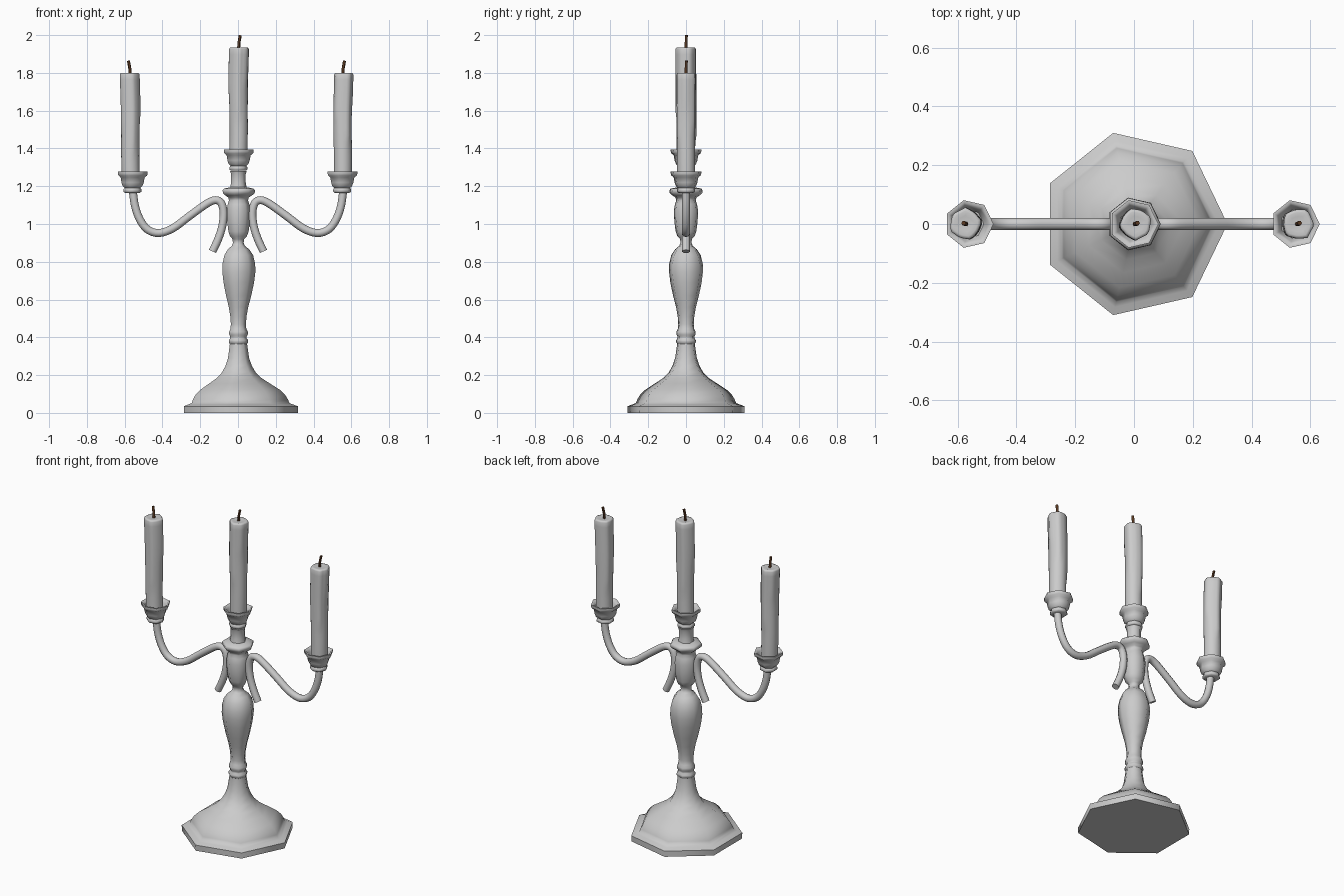
import bpy, bmesh, math
from mathutils import Vector

if "Cube" in bpy.data.objects:
    bpy.data.objects.remove(bpy.data.objects["Cube"])

def finish(name, bm, angle=60, mat=None):
    bmesh.ops.recalc_face_normals(bm, faces=bm.faces)
    me = bpy.data.meshes.new(name)
    bm.to_mesh(me)
    bm.free()
    ob = bpy.data.objects.new(name, me)
    bpy.context.collection.objects.link(ob)
    if mat:
        me.materials.append(mat)
    bpy.ops.object.select_all(action='DESELECT')
    ob.select_set(True)
    bpy.context.view_layer.objects.active = ob
    bpy.ops.object.shade_smooth_by_angle(angle=math.radians(angle))
    return ob

def bridge(bm, rings):
    # skin a stack of vertex rings and close both ends
    n = len(rings[0])
    for a, b in zip(rings, rings[1:]):
        for i in range(n):
            j = (i + 1) % n
            bm.faces.new((a[i], a[j], b[j], b[i]))
    bm.faces.new(rings[0][::-1])
    bm.faces.new(rings[-1])

def lathe(name, profile, x=0, z0=0, sides=7):
    bm = bmesh.new()
    rings = []
    for r, z in profile:
        rings.append([bm.verts.new((x + r * math.cos(math.tau * i / sides),
                                    r * math.sin(math.tau * i / sides), z0 + z))
                      for i in range(sides)])
    bridge(bm, rings)
    return finish(name, bm)

def smooth_path(pts, steps=5):
    # Catmull-Rom through the given points
    p = [Vector(q) for q in pts]
    p = [2 * p[0] - p[1]] + p + [2 * p[-1] - p[-2]]
    out = []
    for k in range(1, len(p) - 2):
        a, b, c, d = p[k - 1:k + 3]
        for s in range(steps):
            t = s / steps
            out.append(0.5 * (2 * b + (c - a) * t + (2 * a - 5 * b + 4 * c - d) * t * t
                              + (3 * b - a - 3 * c + d) * t ** 3))
    return out + [p[-2]]

def tube(name, path, radius, sides=10, mat=None):
    # sweep a circle along a path lying in the xz plane
    bm = bmesh.new()
    rings = []
    side = Vector((0, 1, 0))
    for k, c in enumerate(path):
        t = (path[min(k + 1, len(path) - 1)] - path[max(k - 1, 0)]).normalized()
        u = t.cross(side).normalized()
        v = t.cross(u)
        rings.append([bm.verts.new(c + radius * (u * math.cos(math.tau * i / sides)
                                                 + v * math.sin(math.tau * i / sides)))
                      for i in range(sides)])
    bridge(bm, rings)
    return finish(name, bm, mat=mat)

# foot and lower stem
lathe("base", [(.317, 0), (.318, .035), (.29, .045), (.272, .052), (.265, .07), (.25, .095),
               (.222, .122), (.17, .155), (.125, .184), (.093, .215), (.073, .25), (.059, .29),
               (.053, .33), (.048, .365), (.048, .38)])

# turned stem up to the central candle holder
lathe("stem", [(.048, .365), (.054, .375), (.054, .385), (.046, .395), (.046, .405), (.052, .415),
               (.052, .43), (.044, .445), (.042, .47), (.045, .51), (.054, .56), (.070, .62),
               (.085, .69), (.092, .745), (.091, .79), (.080, .835), (.060, .865), (.036, .885),
               (.030, .90), (.032, .92), (.047, .935), (.056, .96), (.063, 1.01), (.066, 1.07),
               (.060, 1.105), (.053, 1.125), (.057, 1.14), (.075, 1.152), (.088, 1.163),
               (.091, 1.178), (.083, 1.187), (.045, 1.195), (.041, 1.22), (.041, 1.265),
               (.046, 1.28)])

# candle holders, z = 0 at their underside
cup = [(.042, 0), (.050, .006), (.050, .018), (.044, .026), (.055, .036), (.062, .055),
       (.067, .082), (.080, .092), (.083, .102), (.083, .112), (.074, .112), (.062, .095),
       (.050, .06)]
lathe("center_holder", cup, 0, 1.282)
lathe("left_holder", cup, -.561, 1.165)
lathe("right_holder", cup, .549, 1.165)

# curled side arms
arm = [(.135, .855), (.105, .92), (.083, .99), (.076, 1.06), (.09, 1.112), (.12, 1.126),
       (.165, 1.108), (.26, 1.04), (.345, .977), (.42, .952), (.48, .972), (.52, 1.025),
       (.545, 1.095), (.557, 1.175)]
for name, s in (("left_arm", -1), ("right_arm", 1)):
    tube(name, smooth_path([(s * x, 0, z) for x, z in arm], 4), .021)

# candles with softly uneven, dripping wax
wick_mat = bpy.data.materials.new("wick_brown")
wick_mat.diffuse_color = (.10, .04, .015, 1)
wick_mat.use_nodes = True
wick_mat.node_tree.nodes["Principled BSDF"].inputs["Base Color"].default_value = wick_mat.diffuse_color

drips = [(.4, .55, .006), (1.9, .75, .005), (3.3, .45, .006), (4.7, .65, .007), (5.6, .35, .004)]

def candle(name, x, z_low, z_top, turn, lean):
    bm = bmesh.new()
    rings = []
    sides, levels = 24, 16
    heights = [(k / levels, 1) for k in range(levels)]
    heights += [(.985, .99), (.996, .93), (1.0, .78), (.995, .5)]
    for h, f in heights:
        ring = []
        for i in range(sides):
            a = math.tau * i / sides
            r = .047 + .003 * h
            for da, length, amp in drips:
                d = (a - da + math.pi) % math.tau - math.pi
                tip = min(1, max(0, (h - 1 + length) / .08))
                r += amp * math.exp(-(d / .22) ** 2) * tip
            r *= f
            cx = x + lean * (h - .5) + .002 * math.sin(7 * h + turn)
            ring.append(bm.verts.new((cx + r * math.cos(a + turn), r * math.sin(a + turn),
                                      z_low + (z_top - z_low) * h)))
        rings.append(ring)
    bridge(bm, rings)
    finish(name + "_candle", bm)
    # slightly bent wick
    w = 1 if turn < 2 else -1
    wx = x + lean * .5
    tube(name + "_wick", [Vector((wx - .002 * w, 0, z_top - .015)), Vector((wx, 0, z_top + .025)),
                          Vector((wx + .007 * w, .003, z_top + .064))], .008, 6, wick_mat)

candle("center", .003, 1.33, 1.935, 0, .004)
candle("left", -.570, 1.215, 1.80, math.pi, -.006)
candle("right", .555, 1.215, 1.80, .6, .004)
